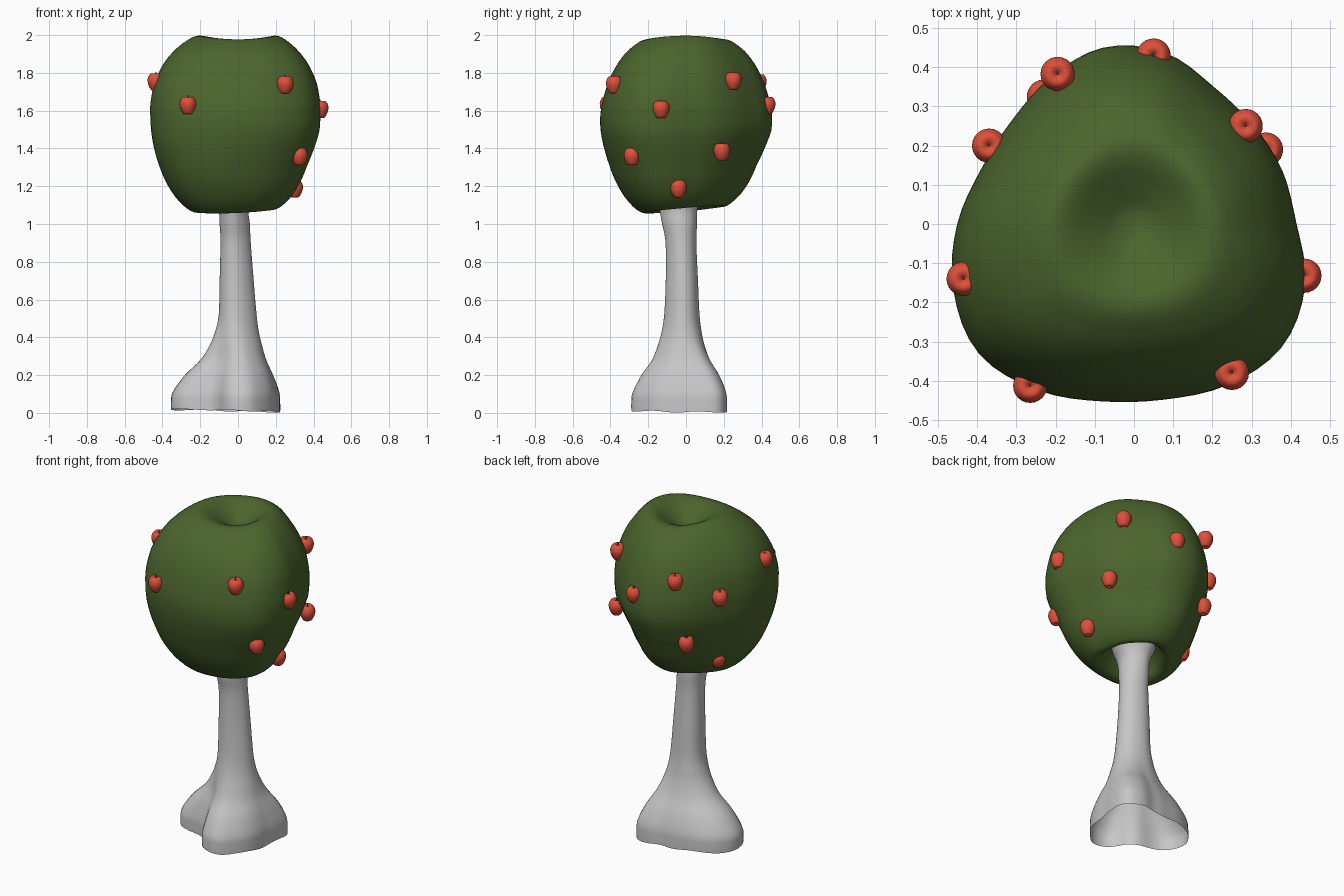
import bpy, math
from mathutils import Vector

if "Cube" in bpy.data.objects:
    bpy.data.objects.remove(bpy.data.objects["Cube"])


def material(name, rgb):
    m = bpy.data.materials.new(name)
    m.diffuse_color = (*rgb, 1)
    m.use_nodes = True
    m.node_tree.nodes["Principled BSDF"].inputs["Base Color"].default_value = m.diffuse_color
    return m


green = material("leaf green", (0.07, 0.13, 0.026))
grey = material("bark grey", (0.57, 0.57, 0.57))
red = material("apple red", (0.74, 0.08, 0.043))
brown = material("stalk brown", (0.08, 0.05, 0.025))


def clamp(v):
    return max(0.0, min(1.0, v))


def spline(pts, t, closed=False):
    """Catmull-Rom through numbers or tuples; t in index units."""
    n = len(pts)
    i = int(math.floor(t))
    if not closed:
        i = min(i, n - 2)
    f = t - i
    get = (lambda k: pts[k % n]) if closed else (lambda k: pts[max(0, min(n - 1, k))])
    a, b, c, d = (Vector(p) if isinstance(p, tuple) else p
                  for p in (get(i - 1), get(i), get(i + 1), get(i + 2)))
    return (b * 2 + (c - a) * f + (a * 2 - b * 5 + c * 4 - d) * f ** 2
            + (b * 3 - a - c * 3 + d) * f ** 3) * 0.5


def sample(pts, steps):
    return [spline(pts, k / steps) for k in range((len(pts) - 1) * steps + 1)]


def loft(name, rings, mat, close_bottom=True):
    """Skin a stack of rings (top to bottom) and cap the ends."""
    n = len(rings[0])
    verts = [v for r in rings for v in r]
    faces = []
    for j in range(len(rings) - 1):
        for i in range(n):
            k = (i + 1) % n
            faces.append((j * n + i, (j + 1) * n + i, (j + 1) * n + k, j * n + k))
    faces.append(tuple(range(n)))
    if close_bottom:
        faces.append(tuple(reversed(range(len(verts) - n, len(verts)))))
    me = bpy.data.meshes.new(name)
    me.from_pydata(verts, [], faces)
    me.materials.append(mat)
    ob = bpy.data.objects.new(name, me)
    bpy.context.collection.objects.link(ob)
    bpy.ops.object.select_all(action='DESELECT')
    ob.select_set(True)
    bpy.context.view_layer.objects.active = ob
    bpy.ops.object.shade_smooth_by_angle(angle=math.radians(50))
    return ob


N = 72
angles = [2 * math.pi * i / N for i in range(N)]

# Crown: rounded triangular outline (radius every 20 degrees) swept along a dimpled profile
outline = [.412, .40, .395, .405, .445, .457, .43, .408, .412,
           .448, .488, .515, .49, .46, .455, .475, .49, .462]
crown_profile = [(.01, 1.895), (.1, 1.905), (.22, 1.938), (.36, 1.976), (.47, 1.987),
                 (.58, 1.965), (.72, 1.905), (.86, 1.8), (.955, 1.68), (1.0, 1.56),
                 (.97, 1.42), (.87, 1.27), (.72, 1.155), (.54, 1.083), (.42, 1.085),
                 (.34, 1.14), (.24, 1.2), (.01, 1.21)]
rings = []
for k, (s, z) in enumerate(sample(crown_profile, 4)):
    ring = []
    for i, a in enumerate(angles):
        edge = spline(outline, i * 18 / N, True)
        round_mix = clamp((0.75 - s) / 0.5) if z > 1.6 else 0
        r = (edge * (1 - round_mix) + 0.44 * round_mix) * s
        # fuller shoulders on the left and right
        r *= 1 + 0.06 * math.cos(a) ** 2 * clamp((z - 1.55) / 0.2) * clamp((2 - z) / 0.15)
        # slimmer underside towards the right and back
        r *= 1 - 0.07 * clamp(0.4 + math.cos(a - 0.1)) * clamp((1.5 - z) / 0.2)
        r *= 1 - 0.07 * clamp(0.2 + math.sin(a)) * clamp((1.5 - z) / 0.2)
        dz = 0.01 * math.cos(2 * a) * min(1, s * 2.2) * clamp((z - 1.75) / 0.2)
        dz += 0.02 * math.sin(a + 0.5) * clamp((1.3 - z) / 0.2)
        ring.append((r * math.cos(a), r * math.sin(a), z + dz))
    rings.append(ring)
loft("crown", rings, green)

# Trunk: oval stem blending into a three-rooted foot, open underneath
foot = [.21, .235, .275, .25, .205, .2, .215, .26, .32,
        .355, .325, .22, .21, .275, .29, .26, .235, .215]
# (centre x, centre y, half width x, half width y, foot blend, height)
stem = [(-.025, -.04, .15, .15, 0, 1.23), (-.027, -.04, .083, .105, 0, 1.1),
        (-.02, -.032, .08, .092, 0, 1.0), (-.015, -.025, .08, .081, 0, .9),
        (-.01, -.02, .09, .085, 0, .7), (-.005, -.02, .1, .093, 0, .52),
        (-.005, -.02, .105, .097, .06, .43), (-.003, -.02, .11, .1, .16, .36),
        (0, -.015, .11, .1, .37, .28), (0, -.01, .11, .1, .7, .2),
        (0, 0, .11, .1, .96, .11), (0, 0, .11, .1, 1.0, .05), (0, 0, .11, .1, 1.0, 0)]
rings = []
for cx, cy, hx, hy, w, z in sample(stem, 4):
    ring = []
    for i, a in enumerate(angles):
        f = spline(foot, i * 18 / N, True)
        flute = 1 + 0.04 * math.cos(3 * a - 0.6) * (1 - w)
        x = (cx + hx * math.cos(a) * flute) * (1 - w) + f * math.cos(a) * w
        y = (cy + hy * math.sin(a) * flute) * (1 - w) + f * math.sin(a) * w
        lift = (0.007 * (1 - math.cos(a - 0.3)) + 0.004 * (1 + math.sin(6 * a))) * clamp(1 - z / 0.1)
        ring.append((x, y, max(0, z + lift)))
    rings.append(ring)
loft("trunk", rings, grey, close_bottom=False)

# Apples: small dimpled fruit set into the crown surface, each with a tiny stalk
apple_profile = [(.002, .030), (.012, .040), (.028, .041), (.041, .022), (.0435, 0),
                 (.037, -.024), (.024, -.046), (.012, -.048), (.002, -.042)]
spots = [(.25, -.38, 1.74), (.435, -.132, 1.61), (.285, .25, 1.76), (.337, .19, 1.385),
         (.05, .43, 1.63), (.325, -.285, 1.36), (.3, -.04, 1.19), (-.435, -.14, 1.755),
         (-.265, -.413, 1.63), (-.195, .383, 1.75), (-.37, .2, 1.63),
         (-.23, .325, 1.36), (-.275, .085, 1.19), (-.395, -.13, 1.38)]


def turned(profile, n, c):
    return [[(c[0] + r * math.cos(2 * math.pi * i / n),
              c[1] + r * math.sin(2 * math.pi * i / n), c[2] + z) for i in range(n)]
            for r, z in profile]


for k, c in enumerate(spots):
    loft(f"apple_{k + 1}", turned(sample(apple_profile, 3), 24, c), red)
    loft(f"apple_stalk_{k + 1}", turned([(.003, .05), (.002, .025)], 6, c), brown)
